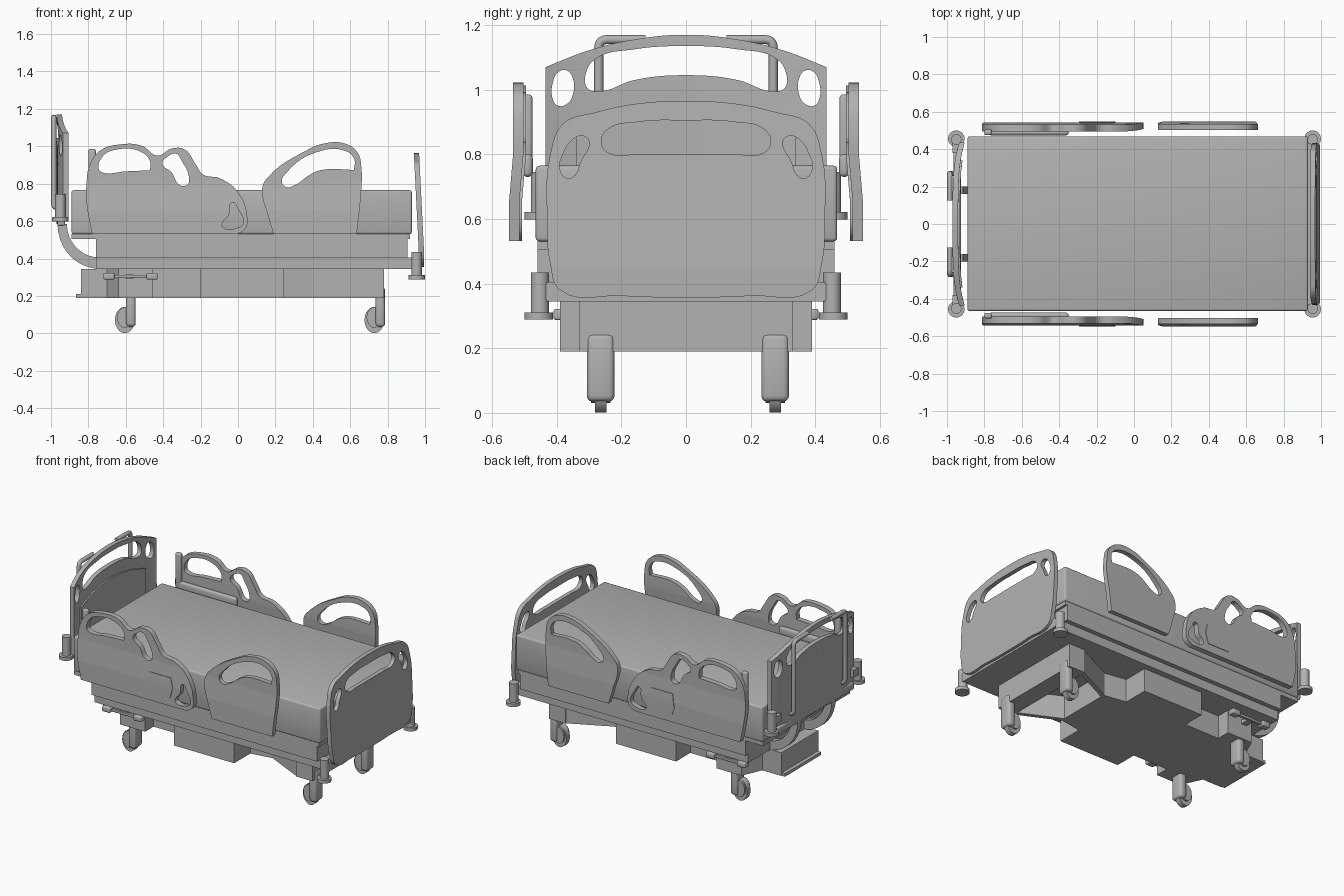
import bpy, bmesh, math
from mathutils import Matrix, Vector

old = bpy.data.objects.get("Cube")
if old:
    bpy.data.objects.remove(old)

grey = bpy.data.materials.new("neutral_grey")
grey.use_nodes = True
GREY = (0.45, 0.45, 0.45, 1)
grey.diffuse_color = GREY
grey.node_tree.nodes["Principled BSDF"].inputs["Base Color"].default_value = GREY


def add(name, mesh, smooth=True):
    """Link a mesh as a finished part."""
    ob = bpy.data.objects.new(name, mesh)
    bpy.context.scene.collection.objects.link(ob)
    mesh.materials.clear()
    mesh.materials.append(grey)
    if smooth:
        bpy.ops.object.select_all(action="DESELECT")
        ob.select_set(True)
        bpy.context.view_layer.objects.active = ob
        bpy.ops.object.shade_smooth_by_angle(angle=math.radians(35))
    return ob


def box(name, x, y, z, bevel=0.0):
    """Box from its ranges along each axis."""
    bm = bmesh.new()
    bmesh.ops.create_cube(bm, size=1)
    for v in bm.verts:
        v.co = [r[0] + (c + 0.5) * (r[1] - r[0]) for c, r in zip(v.co, (x, y, z))]
    if bevel:
        bmesh.ops.bevel(bm, geom=bm.edges[:], offset=bevel, segments=3, profile=0.5, affect="EDGES")
    me = bpy.data.meshes.new(name)
    bm.to_mesh(me)
    return add(name, me, bevel > 0)


def disc(name, centre, radius, depth, turn=None):
    """Cylinder, upright unless turned."""
    bm = bmesh.new()
    bmesh.ops.create_cone(bm, cap_ends=True, segments=32, radius1=radius, radius2=radius, depth=depth)
    bm.transform(Matrix.Translation(centre) @ (turn or Matrix()))
    me = bpy.data.meshes.new(name)
    bm.to_mesh(me)
    return add(name, me)


def plate(name, loops, half, place, smooth=True, cuts=(), warp=None):
    """Flat panel: first loop is the outline, the others are openings.
    A point with a third entry is a sharp corner."""
    cu = bpy.data.curves.new(name, "CURVE")
    cu.dimensions, cu.fill_mode, cu.extrude, cu.resolution_u = "2D", "BOTH", half, 6
    for loop in loops:
        sp = cu.splines.new("BEZIER")
        sp.bezier_points.add(len(loop) - 1)
        sp.use_cyclic_u = True
        for p, co in zip(sp.bezier_points, loop):
            p.co = (co[0], co[1], 0)
            p.handle_left_type = p.handle_right_type = "AUTO" if smooth and len(co) == 2 else "VECTOR"
    tmp = bpy.data.objects.new(name + "_curve", cu)
    bpy.context.scene.collection.objects.link(tmp)
    me = bpy.data.meshes.new_from_object(tmp.evaluated_get(bpy.context.evaluated_depsgraph_get()))
    bpy.data.objects.remove(tmp)
    bm = bmesh.new()
    bm.from_mesh(me)
    bmesh.ops.remove_doubles(bm, verts=bm.verts[:], dist=1e-5)
    bm.transform(place)
    for point, normal in cuts:
        bmesh.ops.bisect_plane(bm, geom=bm.verts[:] + bm.edges[:] + bm.faces[:],
                               plane_co=point, plane_no=normal)
    if warp:
        for v in bm.verts:
            v.co += Vector(warp(v.co))
    bmesh.ops.recalc_face_normals(bm, faces=bm.faces[:])
    bm.to_mesh(me)
    me.name = name
    return add(name, me)


def tube(name, points, radius, rounding):
    """Round bar along a path with softened corners."""
    pts = [Vector(p) for p in points]
    path = [pts[0]]
    for a, b, c in zip(pts, pts[1:], pts[2:]):
        p, q = b + (a - b).normalized() * rounding, b + (c - b).normalized() * rounding
        path += [p.lerp(b, t).lerp(b.lerp(q, t), t) for t in (0, 0.25, 0.5, 0.75, 1)]
    path.append(pts[-1])
    cu = bpy.data.curves.new(name, "CURVE")
    cu.dimensions, cu.bevel_depth, cu.use_fill_caps = "3D", radius, True
    sp = cu.splines.new("POLY")
    sp.points.add(len(path) - 1)
    for p, co in zip(sp.points, path):
        p.co = (*co, 1)
    tmp = bpy.data.objects.new(name + "_curve", cu)
    bpy.context.scene.collection.objects.link(tmp)
    me = bpy.data.meshes.new_from_object(tmp.evaluated_get(bpy.context.evaluated_depsgraph_get()))
    bpy.data.objects.remove(tmp)
    return add(name, me)


def flip(loop):
    return [(-p[0], *p[1:]) for p in loop]


def sym(half):
    """Close a right-hand half outline across the centre line."""
    return half + flip([p for p in reversed(half) if p[0]])


def across(x):
    """Place a flat drawing in the y-z plane."""
    return Matrix(((0, 0, 1, x), (1, 0, 0, 0), (0, 1, 0, 0), (0, 0, 0, 1)))


def along(y):
    """Place a flat drawing in the x-z plane."""
    return Matrix(((1, 0, 0, 0), (0, 0, -1, y), (0, 1, 0, 0), (0, 0, 0, 1)))


# Mattress, deck and lower frame
box("mattress", (-0.89, 0.93), (-0.465, 0.468), (0.53, 0.765), 0.012)
box("deck_plate", (-0.89, 0.92), (-0.46, 0.46), (0.505, 0.532))
box("deck", (-0.76, 0.905), (-0.46, 0.46), (0.405, 0.51))
box("frame", (-0.76, 0.975), (-0.43, 0.43), (0.345, 0.405))

# Base chassis with its stepped plan
base = [(0.4, 0.195), (0.245, 0.22), (0.245, 0.39), (-0.2, 0.39), (-0.2, 0.24), (-0.455, 0.24),
        (-0.455, 0.33), (-0.64, 0.33), (-0.7, 0.195), (-0.84, 0.195)]
plate("base", [base + [(a, -b) for a, b in reversed(base)]], 0.077,
      Matrix.Translation((0, 0, 0.267)), smooth=False)
box("base_foot_beam", (0.66, 0.78), (-0.33, 0.33), (0.19, 0.345))
box("base_step", (-0.865, -0.8), (-0.19, 0.19), (0.19, 0.21))

# Headboard
S = "sharp"
head_rim = sym([(0, 1.17), (0.15, 1.157), (0.3, 1.122), (0.435, 1.07, S), (0.435, 0.6, S), (0, 0.585, S)])
head_grip = sym([(0, 1.135), (0.16, 1.125), (0.28, 1.095), (0.31, 1.05), (0.305, 1.005),
                 (0.27, 0.995), (0.16, 1.03), (0, 1.045)])
head_slot = [(0.352, 1.04), (0.37, 1.06), (0.395, 1.055), (0.41, 1.03), (0.41, 0.965), (0.395, 0.95),
             (0.37, 0.955), (0.35, 0.985)]
head_cuts = [((0, s * y, 0), (0, 1, 0)) for y in (0.1, 0.2, 0.28, 0.34, 0.39, 0.42) for s in (1, -1)]
curl = lambda c: (0.035 * (abs(c.y) / 0.435) ** 4, 0, 0)
plate("headboard", [head_rim, head_grip, head_slot, flip(head_slot)], 0.015, across(-0.955),
      cuts=head_cuts, warp=curl)
plate("headboard_panel", [sym([(0, 0.965), (0.18, 0.945), (0.34, 0.9, S), (0.34, 0.63, S), (0, 0.62, S)])],
      0.02, across(-0.95), cuts=head_cuts, warp=curl)
box("head_crossbar", (-0.965, -0.925), (-0.4, 0.4), (0.575, 0.625), 0.01)

# Footboard, leaning slightly
foot_rim = sym([(0, 0.965), (0.15, 0.957), (0.28, 0.93), (0.38, 0.895), (0.42, 0.8), (0.43, 0.6),
                (0.42, 0.46), (0.39, 0.38), (0.2, 0.362), (0, 0.357)])
foot_grip = sym([(0, 0.905), (0.15, 0.9), (0.245, 0.875), (0.262, 0.835), (0.24, 0.805), (0.15, 0.8), (0, 0.8)])
foot_slot = [(0.3, 0.84), (0.315, 0.856), (0.34, 0.853), (0.385, 0.79), (0.39, 0.755), (0.37, 0.727),
             (0.35, 0.73), (0.325, 0.78)]
plate("footboard", [foot_rim, foot_grip, foot_slot, flip(foot_slot)], 0.014, across(0.968),
      cuts=[((0, 0, z), (0, 0, 1)) for z in (0.45, 0.55, 0.65, 0.75)],
      warp=lambda c: (0.012 - 0.05 * max(0, c.z - 0.45), 0, 0))

# Side rail drawings
head_side = [(-0.78, 0.532, S), (-0.81, 0.7), (-0.81, 0.8), (-0.793, 0.9), (-0.74, 0.975), (-0.63, 1.01),
             (-0.515, 1.003), (-0.43, 0.95), (-0.355, 0.988), (-0.285, 0.983), (-0.23, 0.91), (-0.185, 0.848),
             (-0.1, 0.83), (0, 0.755), (0.05, 0.62), (0.04, 0.56), (0, 0.532, S)]
head_side_grip = [(-0.745, 0.88), (-0.72, 0.95), (-0.66, 0.98), (-0.53, 0.975), (-0.47, 0.92),
                  (-0.47, 0.872, S), (-0.6, 0.866), (-0.73, 0.862)]
head_side_gap = [(-0.405, 0.91), (-0.38, 0.942), (-0.33, 0.96), (-0.3, 0.92), (-0.263, 0.84),
                 (-0.27, 0.795), (-0.31, 0.792), (-0.355, 0.86)]
head_side_slot = [(-0.03, 0.7), (0, 0.665), (0.027, 0.585), (0.005, 0.567), (-0.08, 0.567),
                  (-0.085, 0.585), (-0.05, 0.63)]
foot_side = [(0.13, 0.78), (0.16, 0.835), (0.37, 0.98), (0.46, 1.015), (0.57, 1.015), (0.64, 0.965),
             (0.66, 0.88), (0.66, 0.78), (0.635, 0.532, S), (0.19, 0.532, S), (0.16, 0.63)]
foot_side_grip = [(0.235, 0.805), (0.265, 0.865), (0.42, 0.968), (0.58, 0.973), (0.622, 0.93), (0.62, 0.874, S),
                  (0.44, 0.872), (0.38, 0.845), (0.3, 0.79), (0.26, 0.782)]
screen = [(-0.28, 0.72), (-0.12, 0.72), (-0.1, 0.66), (-0.12, 0.585), (-0.28, 0.585), (-0.295, 0.63)]
rail_cuts = [((0, 0, z), (0, 0, 1)) for z in (0.6, 0.66, 0.72, 0.78)]

for s, side in ((1, "left"), (-1, "right")):
    bow = lambda c: (0, s * 0.012 * min(1, max(0, (0.8 - c.z) / 0.14)), 0)
    # Side rails and their fittings
    plate(side + "_head_rail", [head_side, head_side_grip, head_side_gap, head_side_slot], 0.018,
          along(s * 0.513), cuts=rail_cuts, warp=bow)
    plate(side + "_foot_rail", [foot_side, foot_side_grip], 0.016, along(s * 0.519), cuts=rail_cuts, warp=bow)
    plate(side + "_control_panel", [screen], 0.004, along(s * 0.531), smooth=False, cuts=rail_cuts, warp=bow)
    box(side + "_arm_pad", (-0.78, -0.35), sorted((s * 0.474, s * 0.505)), (0.73, 0.8), 0.014)
    box(side + "_rail_post", (-0.8, -0.76), sorted((s * 0.475, s * 0.505)), (0.74, 0.985), 0.01)
    # Corner bumpers
    for x, z, end in ((-0.95, 0.6, "head"), (0.955, 0.29, "foot")):
        disc(f"{side}_{end}_bumper_post", (x, s * 0.452, z + 0.075), 0.028, 0.14)
        disc(f"{side}_{end}_bumper", (x, s * 0.456, z + 0.01), 0.044, 0.022)
        box(f"{side}_{end}_bumper_arm", (x - 0.02, x + 0.02), sorted((s * 0.38, s * 0.455)), (z + 0.06, z + 0.11))
    # Curved arm carrying the headboard
    arc = [math.radians(a) for a in range(180, 271, 10)]
    arm = [(-0.74 + r * math.cos(a), 0.585 + q * math.sin(a))
           for r, q, step in ((0.225, 0.24, 1), (0.175, 0.18, -1)) for a in arc[::step]]
    plate(side + "_head_arm", [arm], 0.02, along(s * 0.18), smooth=False)
    # Push handle
    tube(side + "_push_handle", [(-0.95, s * 0.27, 0.67), (-0.985, s * 0.27, 0.67),
                                 (-0.985, s * 0.27, 1.155), (-0.985, s * 0.125, 1.155)], 0.014, 0.025)
    # Flared wall from the base out to the foot beam
    wall = [(0.39, s * 0.195), (0.67, s * 0.33), (0.67, s * 0.3), (0.39, s * 0.165)]
    plate(side + "_base_wall", [wall], 0.077, Matrix.Translation((0, 0, 0.267)), smooth=False)
    # Brake pedals
    box(side + "_pedal_bar", (-0.69, -0.46), sorted((s * 0.375, s * 0.395)), (0.295, 0.312), 0.004)
    box(side + "_pedal_mount", (-0.6, -0.56), sorted((s * 0.32, s * 0.385)), (0.29, 0.315))
    for x in (-0.69, -0.46):
        box(side + "_pedal", (x - 0.03, x + 0.03), sorted((s * 0.36, s * 0.41)), (0.287, 0.322), 0.008)
    # Casters with oval wheels
    y = s * 0.27 + 0.006
    oval = Matrix.Diagonal((0.75, 1, 1, 1)) @ Matrix.Rotation(math.pi / 2, 4, "X")
    for x, top, end in ((-0.572, 0.25, "head"), (0.762, 0.245, "foot")):
        box(f"{side}_{end}_caster_fork", (x - 0.027, x + 0.025), (y - 0.043, y + 0.043), (0.035, top), 0.018)
        disc(f"{side}_{end}_wheel", (x - 0.033, y, 0.071), 0.07, 0.036, oval)
        disc(f"{side}_{end}_wheel_cover", (x - 0.033, y, 0.085), 0.055, 0.06, oval)
